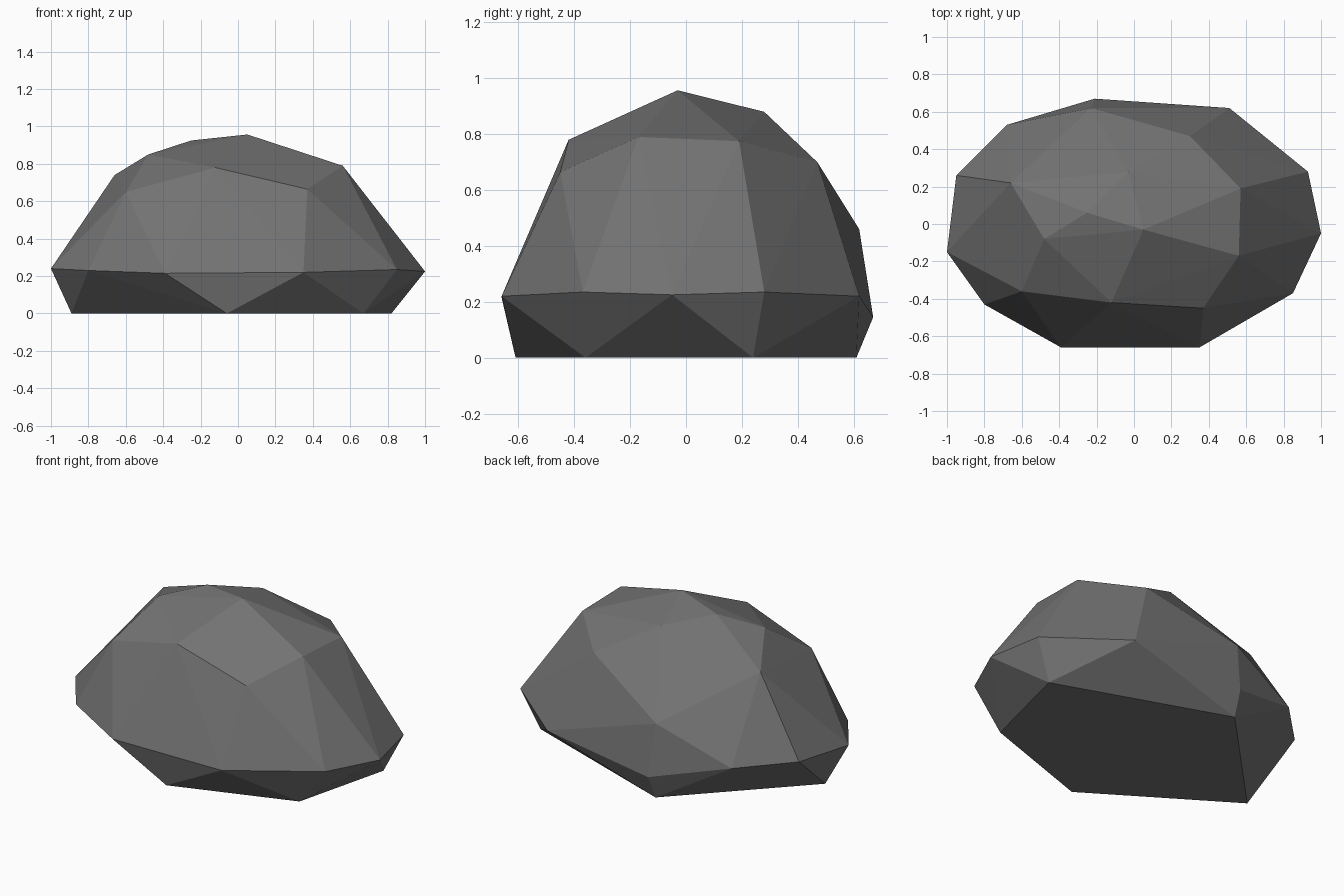
import bpy
import bmesh
import math

# Remove the default cube
default_cube = bpy.data.objects.get("Cube")
if default_cube:
    bpy.data.objects.remove(default_cube, do_unlink=True)

# Single stone colour
stone = bpy.data.materials.new("dark grey stone")
stone.use_nodes = True
stone_colour = (.17, .17, .17, 1)
stone.diffuse_color = stone_colour
shader = next(n for n in stone.node_tree.nodes if n.type == "BSDF_PRINCIPLED")
shader.inputs["Base Color"].default_value = stone_colour
shader.inputs["Roughness"].default_value = .9

# Corners of the flat underside
base = [(-.06, -.61, 0), (.67, -.36, 0), (.82, .24, 0),
        (-.22, .61, 0), (-.89, -.08, 0)]

# Widest belt, just above the ground
belt = [(-1, -.15, .24), (-.8, -.43, .23), (-.39, -.66, .215),
        (.35, -.66, .22), (.85, -.37, .235), (1, -.05, .225),
        (.93, .28, .235), (.51, .62, .22), (-.21, .67, .145),
        (-.68, .53, .27), (-.95, .26, .28)]

# Shoulder corners where the sides turn into the top
shoulder = [(-.6, -.36, .65), (-.12, -.42, .78), (.37, -.45, .665),
            (.56, -.17, .79), (.57, .19, .775), (.3, .47, .7),
            (-.23, .62, .46), (-.66, .22, .74)]

# Crest of the boulder
crest = [(-.48, -.08, .85), (-.25, .06, .925),
         (.05, -.03, .957), (-.03, .28, .88)]


def faceted_hull(name, rings, material):
    """Wrap rings of corner points in a flat-faced convex skin."""
    bm = bmesh.new()
    for ring in rings:
        for corner in ring:
            bm.verts.new(corner)
    hull = bmesh.ops.convex_hull(bm, input=list(bm.verts))
    unused = {v for v in hull["geom_interior"] + hull["geom_unused"]
              if isinstance(v, bmesh.types.BMVert)}
    bmesh.ops.delete(bm, geom=list(unused), context="VERTS")
    # Merge triangles that lie in one facet
    bmesh.ops.dissolve_limit(bm, angle_limit=math.radians(1),
                             verts=list(bm.verts), edges=list(bm.edges))
    bmesh.ops.recalc_face_normals(bm, faces=list(bm.faces))
    mesh = bpy.data.meshes.new(name)
    bm.to_mesh(mesh)
    bm.free()
    mesh.materials.append(material)
    obj = bpy.data.objects.new(name, mesh)
    bpy.context.collection.objects.link(obj)
    return obj


faceted_hull("boulder", [base, belt, shoulder, crest], stone)
